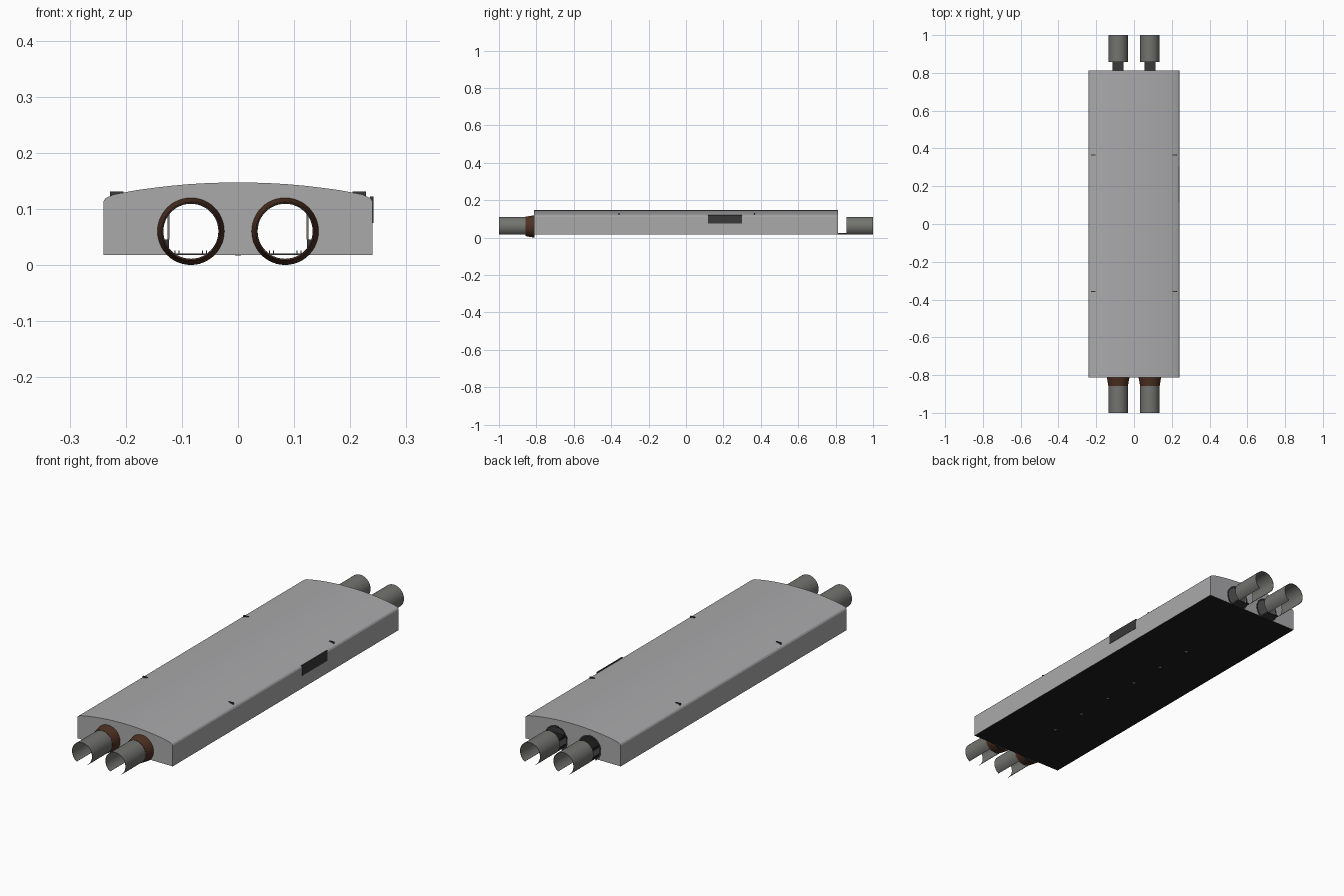
import bpy, bmesh, math

if "Cube" in bpy.data.objects:
    bpy.data.objects.remove(bpy.data.objects["Cube"])

def mat(name, r, g, b):
    m = bpy.data.materials.new(name)
    m.diffuse_color = (r, g, b, 1)
    m.use_nodes = True
    m.node_tree.nodes["Principled BSDF"].inputs["Base Color"].default_value = m.diffuse_color
    return m

CONCRETE = mat("concrete_grey", .40, .40, .41)
TUBE = mat("tube_grey", .17, .175, .16)
BROWN = mat("collar_brown", .075, .03, .016)
BLACK = mat("floor_black", .012, .012, .012)
DARK = mat("dark_grey", .04, .04, .04)

TX, TZ, R = .084, .06, .05       # tunnel centre and radius
FLOOR, HALF = .018, .812         # floor height, half length of the hall

def finish(name, bm, material, smooth=False):
    bmesh.ops.recalc_face_normals(bm, faces=bm.faces[:])
    me = bpy.data.meshes.new(name)
    bm.to_mesh(me)
    bm.free()
    me.materials.append(material)
    ob = bpy.data.objects.new(name, me)
    bpy.context.collection.objects.link(ob)
    if smooth:
        bpy.ops.object.select_all(action='DESELECT')
        ob.select_set(True)
        bpy.context.view_layer.objects.active = ob
        bpy.ops.object.shade_smooth_by_angle(angle=math.radians(30))
    return ob

def box(name, x0, x1, y0, y1, z0, z1, material):
    bm = bmesh.new()
    bmesh.ops.create_cube(bm, size=1)
    for v in bm.verts:
        v.co = ((x0 + x1) / 2 + v.co.x * (x1 - x0),
                (y0 + y1) / 2 + v.co.y * (y1 - y0),
                (z0 + z1) / 2 + v.co.z * (z1 - z0))
    return finish(name, bm, material)

def prism(name, pts, y0, y1, material, smooth=False):
    """Closed x-z outline extruded along y."""
    bm = bmesh.new()
    face = bm.faces.new([bm.verts.new((x, y0, z)) for x, z in pts])
    ext = bmesh.ops.extrude_face_region(bm, geom=[face])
    for v in ext["geom"]:
        if isinstance(v, bmesh.types.BMVert):
            v.co.y = y1
    return finish(name, bm, material, smooth)

def arc(cx, r, a0, a1, n):
    return [(cx + r * math.cos(a0 + (a1 - a0) * i / n),
             TZ + r * math.sin(a0 + (a1 - a0) * i / n)) for i in range(n + 1)]

def sleeve(name, cx, y0, r0, y1, r1, t, a0, a1, material, n=48):
    """Thick tube or cone, open where the angle range is not a full turn."""
    full = a1 - a0 > 6.28
    bm = bmesh.new()
    loops = [[bm.verts.new((x, y, z)) for x, z in arc(cx, r, a0, a1, n)]
             for y, r in ((y0, r0), (y1, r1), (y1, r1 - t), (y0, r0 - t))]
    for k in range(4):
        a, b = loops[k], loops[(k + 1) % 4]
        for i in range(n):
            bm.faces.new((a[i], a[i + 1], b[i + 1], b[i]))
    if full:
        bmesh.ops.remove_doubles(bm, verts=bm.verts[:], dist=1e-5)
    else:
        for i in (0, n):
            bm.faces.new([l[i] for l in loops])
    return finish(name, bm, material, True)

# Arched roof and side walls of the hall
half = [(.24, FLOOR), (.24, .113), (.236, .119), (.222, .1255), (.18, .1335),
        (.15, .1375), (.12, .141), (.09, .1438), (.06, .1456), (.03, .1467)]
outer = half + [(0, .147)] + [(-x, z) for x, z in reversed(half)]
inner = [(x * .98, z - (.004 if z > FLOOR else 0)) for x, z in reversed(outer)]
prism("hall_shell", outer + inner, -HALF, HALF, CONCRETE, True)

# End walls with tunnel mouths open down to the floor
cut = math.asin((TZ - FLOOR) / R)
A0, A1 = -cut, math.pi + cut
mouths = arc(-TX, R, A1, A0, 40) + arc(TX, R, A1, A0, 40)
for name, y in (("front_end_wall", -HALF), ("back_end_wall", HALF - .006)):
    prism(name, outer + mouths, y, y + .006, CONCRETE)

# Floor slab
box("floor_slab", -.239, .239, -HALF + .001, HALF - .001, FLOOR - .0005, .02, BLACK)

for s, side in ((-1, "left"), (1, "right")):
    cx = s * TX
    # Tunnel tubes, open at the bottom
    sleeve(side + "_front_tube", cx, -1, R + .001, -.855, R + .001, .0015, A0, A1, TUBE)
    sleeve(side + "_back_tube", cx, .858, R + .001, 1, R + .001, .0015, A0, A1, TUBE)
    # Flared collar at the front, flat ring at the back
    sleeve(side + "_front_collar", cx, -.857, R + .002, -.81, .06, .003, 0, math.tau, BROWN)
    sleeve(side + "_back_ring", cx, HALF, .0575, HALF + .001, .0575, .007, A0, A1, DARK)
    # Track bed with rails
    box(side + "_track_bed", cx - .028, cx + .028, -.858, .858, FLOOR, .0205, DARK)
    for i, dx in enumerate((-.028, -.021, .021, .028)):
        box(f"{side}_rail_{i}", cx + dx - .001, cx + dx + .001, -.858, .858, .02, .026, DARK)
    # Side platform with screen posts
    a, b = sorted((s * .123, s * .236))
    box(side + "_platform", a, b, -.7, .7, .02, .045, DARK)
    for i in range(9):
        y = -.64 + .16 * i
        box(f"{side}_screen_post_{i}", s * .124 - .0015, s * .124 + .0015,
            y - .004, y + .004, .045, .1, TUBE)
    # Roof brackets showing through the shell
    a, b = sorted((s * .204, s * .228))
    for i, y in enumerate((-.358, .366)):
        box(f"{side}_roof_bracket_{i}", a, b, y - .003, y + .003, .11, .131, DARK)

# Central columns, feet just showing under the floor
for i in range(6):
    y = -.54 + .18 * i
    box(f"centre_column_{i}", -.005, .005, y - .005, y + .005, FLOOR - .001, .14, CONCRETE)

# Dark panel on the right side wall
box("side_panel", .235, .2415, .118, .3, .075, .122, DARK)
